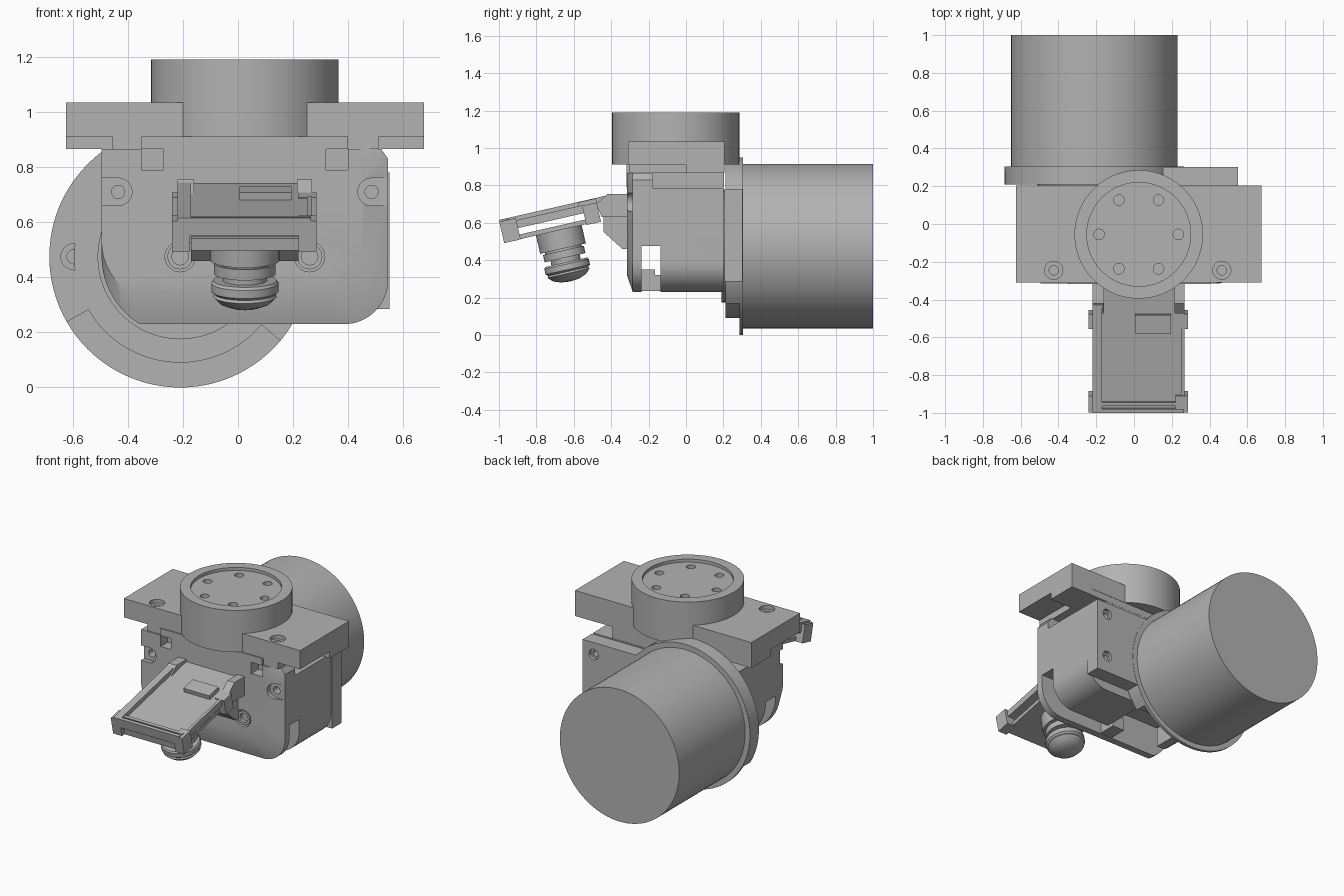
import bpy, bmesh
from math import sin, cos, pi, radians
from mathutils import Matrix, Vector

cube = bpy.data.objects.get("Cube")
if cube:
    bpy.data.objects.remove(cube)

grey = bpy.data.materials.new("machined_grey")
grey.use_nodes = True
GREY = (0.45, 0.45, 0.45, 1)
grey.diffuse_color = GREY
grey.node_tree.nodes["Principled BSDF"].inputs["Base Color"].default_value = GREY
parts = []


def finish(name, bm, matrix=None):
    if matrix:
        bmesh.ops.transform(bm, matrix=matrix, verts=bm.verts)
    bmesh.ops.recalc_face_normals(bm, faces=bm.faces)
    mesh = bpy.data.meshes.new(name)
    bm.to_mesh(mesh)
    bm.free()
    mesh.materials.append(grey)
    obj = bpy.data.objects.new(name, mesh)
    bpy.context.scene.collection.objects.link(obj)
    parts.append(obj)
    return obj


def loft(name, rings, matrix=None):
    """Join equal rings of points and cap both ends."""
    bm = bmesh.new()
    rows = [[bm.verts.new(p) for p in ring] for ring in rings]
    n = len(rows[0])
    for a, b in zip(rows, rows[1:]):
        for i in range(n):
            bm.faces.new((a[i], a[(i + 1) % n], b[(i + 1) % n], b[i]))
    bm.faces.new(rows[0])
    bm.faces.new(rows[-1])
    return finish(name, bm, matrix)


def box(name, x, y, z, matrix=None):
    return loft(name, [[(x[0], y[0], h), (x[1], y[0], h), (x[1], y[1], h), (x[0], y[1], h)]
                       for h in z], matrix)


def prism_y(name, pts, y):
    return loft(name, [[(px, d, pz) for px, pz in pts] for d in y])


def prism_x(name, pts, x):
    return loft(name, [[(d, py, pz) for py, pz in pts] for d in x])


def arc(cx, cy, r, a, b, n=16):
    return [(cx + r * cos(radians(a + (b - a) * i / n)),
             cy + r * sin(radians(a + (b - a) * i / n))) for i in range(n + 1)]


def turned(name, centre, profile, matrix=None, n=64):
    """Vertical round part from (radius, height) pairs."""
    cx, cy = centre
    return loft(name, [[(cx + r * cos(2 * pi * i / n), cy + r * sin(2 * pi * i / n), z)
                        for i in range(n)] for r, z in profile], matrix)


def rod_y(name, x, z, r, y, n=64):
    return prism_y(name, arc(x, z, r, 0, 360 - 360 / n, n - 1), y)


def cut(obj, cutters):
    for c in cutters:
        m = obj.modifiers.new("cut", "BOOLEAN")
        m.operation, m.solver, m.object = "DIFFERENCE", "EXACT", c
        c.hide_render = True
    bpy.context.view_layer.update()
    dg = bpy.context.evaluated_depsgraph_get()
    mesh = bpy.data.meshes.new_from_object(obj.evaluated_get(dg))
    obj.modifiers.clear()
    obj.data = mesh
    for c in cutters:
        parts.remove(c)
        bpy.data.objects.remove(c)


MX, MZ = -0.21, 0.475   # motor axis

# Motor and stepped flange
rod_y("motor", MX, MZ, 0.44, (0.30, 1.0), 96)
rod_y("flange_rim", MX, MZ, 0.475, (0.285, 0.305), 96)
rod_y("flange_hub", MX, MZ, 0.385, (0.212, 0.29), 96)
rod_y("flange_boss", MX, MZ, 0.30, (0.19, 0.215))
flange = prism_y("flange_sector", arc(MX, MZ, 0.475, -40, 210, 64)
                 + arc(MX, MZ, 0.36, 210, -40, 64), (0.21, 0.29))
cut(flange, [rod_y("c", -0.595, MZ, 0.048, (0.2, 0.23), 24),
             rod_y("c", -0.595, MZ, 0.026, (0.2, 0.28), 24)])

# Side mounting plate
mount = box("mount_plate", (0.0, 0.55), (0.205, 0.303), (0.285, 0.78))
cut(mount, [rod_y("c", 0.47, z, r, y, 24) for z in (0.40, 0.70)
            for r, y in ((0.035, (0.28, 0.32)), (0.02, (0.23, 0.32)))])

# Housing with chamfered front, open slot and screw recesses
outline = ([(0.52, 0.865), (-0.495, 0.865)] + arc(MX, MZ, 0.285, 180, 239)
           + arc(0.385, 0.39, 0.16, -90, 0) + [(0.545, 0.83)])
front = [(x * 0.83 if x > 0 else x, 0.865 - (0.865 - z) * 0.86) for x, z in outline]
housing = loft("housing", [[(x, -0.315, z) for x, z in front],
                           [(x, -0.285, z) for x, z in outline],
                           [(x, 0.20, z) for x, z in outline]])
cutters = [box("c", (-1, 1), (-0.18, 0.4), (0.785, 1)),
           box("c", (-0.35, 0.40), (-0.5, 0.4), (0.79, 1)),
           box("c", (-1, 1), (-0.238, -0.135), (0.1, 0.475)),
           box("c", (-0.3, 0.1), (-0.15, 0.15), (0.1, 0.36))]
for x, side in ((-0.435, -1), (0.485, 1)):
    a = 90 if side > 0 else -90
    slot = arc(x, 0.71, 0.05, a, a + 180) + [(x + side * 0.2, 0.71 - side * 0.05),
                                             (x + side * 0.2, 0.71 + side * 0.05)]
    cutters += [prism_y("c", slot, (-0.4, -0.285)),
                rod_y("c", x, 0.71, 0.024, (-0.4, -0.2), 24)]
for x in (MX, 0.26):
    cutters.append(rod_y("c", x, MZ, 0.055, (-0.4, -0.285), 32))
cut(housing, cutters)
for x in (MX, 0.26):
    ring = rod_y("bushing", x, MZ, 0.046, (-0.31, -0.27), 32)
    cut(ring, [rod_y("c", x, MZ, 0.03, (-0.4, -0.285), 24)])
box("bottom_lug", (-0.02, 0.07), (-0.25, -0.165), (0.235, 0.35))
box("bottom_lug_step", (-0.02, 0.07), (-0.17, -0.12), (0.235, 0.32))

# Top plate, neck and end pads
plate = box("top_plate", (-0.625, 0.675), (-0.31, 0.205), (0.91, 1.035))
holes = []
for x in (-0.425, 0.465):
    holes += [turned("c", (x, -0.245), [(0.048, 1.01), (0.048, 1.1)], n=24),
              turned("c", (x, -0.245), [(0.025, 0.8), (0.025, 1.1)], n=24)]
cut(plate, holes)
box("plate_web", (-0.455, 0.51), (-0.305, 0.203), (0.865, 0.915))
neck = box("neck", (-0.35, 0.40), (-0.318, 0.202), (0.788, 0.912))
cut(neck, [box("c", x, (-0.4, -0.24), (0.7, 0.865)) for x in ((-0.36, -0.27), (0.32, 0.41))])
for x in ((-0.625, -0.455), (0.51, 0.675)):
    box("end_pad", x, (0.0, 0.205), (0.865, 0.915))

# Round output head with recessed face and bolt circle
HX, HY = 0.025, -0.055
head = turned("output_head", (HX, HY), [(0.34, 0.912), (0.34, 1.19)], n=96)
bolts = [turned("c", (HX + 0.21 * cos(i * pi / 3), HY + 0.21 * sin(i * pi / 3)),
                [(0.028, 1.1), (0.028, 1.3)], n=20) for i in range(6)]
cut(head, [turned("c", (HX, HY), [(0.275, 1.17), (0.275, 1.3)])] + bolts)

# Tilted tool arm: local y runs from the tip, local z is 0 at the rail top
ARM = Matrix.Translation((0, -1.0, 0.615)) @ Matrix.Rotation(radians(12.8), 4, "X")


def arm(name, x, y, z):
    return box(name, x, y, z, ARM)


deck = arm("arm_deck", (-0.215, 0.265), (0.01, 0.70), (-0.065, -0.03))
cut(deck, [turned("c", (0.24, 0.48), [(0.02, -0.2), (0.02, 0.1)], ARM, 20)])
arm("arm_left_rail", (-0.22, -0.17), (0.0, 0.60), (-0.065, 0.0))
arm("arm_right_lip", (0.25, 0.268), (0.0, 0.45), (-0.065, -0.022))
arm("arm_front_rail", (-0.215, 0.265), (0.0, 0.02), (-0.065, 0.0))
arm("arm_front_rail_inner", (-0.215, 0.265), (0.035, 0.055), (-0.065, -0.005))
arm("arm_button", (0.005, 0.195), (0.43, 0.53), (-0.04, -0.002))
arm("arm_tray", (-0.19, 0.24), (0.03, 0.52), (-0.125, -0.10))
arm("arm_front_panel", (-0.17, 0.22), (0.02, 0.05), (-0.125, -0.08))
for x in ((-0.24, -0.175), (0.22, 0.285)):
    arm("front_clip", x, (0.0, 0.09), (-0.127, -0.01))
    arm("rear_clip", x, (0.45, 0.53), (-0.13, -0.025))

# Bracket joining arm to housing
prism_x("arm_bracket", [(-0.29, 0.68), (-0.44, 0.655), (-0.44, 0.55), (-0.34, 0.46),
                        (-0.29, 0.46)], (-0.17, 0.22))
wing = [(-0.29, 0.755), (-0.42, 0.755), (-0.48, 0.70), (-0.45, 0.63), (-0.29, 0.63)]
prism_x("left_wing", wing, (-0.22, -0.16))
prism_x("right_wing", wing, (0.215, 0.268))

# Knob under the arm
turned("knob", (0.025, 0.30), [
    (0.125, -0.10), (0.125, -0.225), (0.10, -0.225), (0.10, -0.235), (0.112, -0.235),
    (0.112, -0.275), (0.08, -0.275), (0.08, -0.30), (0.115, -0.30), (0.122, -0.31),
    (0.122, -0.34), (0.11, -0.35), (0.115, -0.36), (0.09, -0.385), (0.05, -0.40),
    (0.01, -0.404)], ARM, 48)

# Smooth round walls, keep edges crisp
bpy.ops.object.select_all(action="DESELECT")
for obj in parts:
    obj.select_set(True)
bpy.context.view_layer.objects.active = parts[0]
bpy.ops.object.shade_smooth_by_angle(angle=radians(30))
